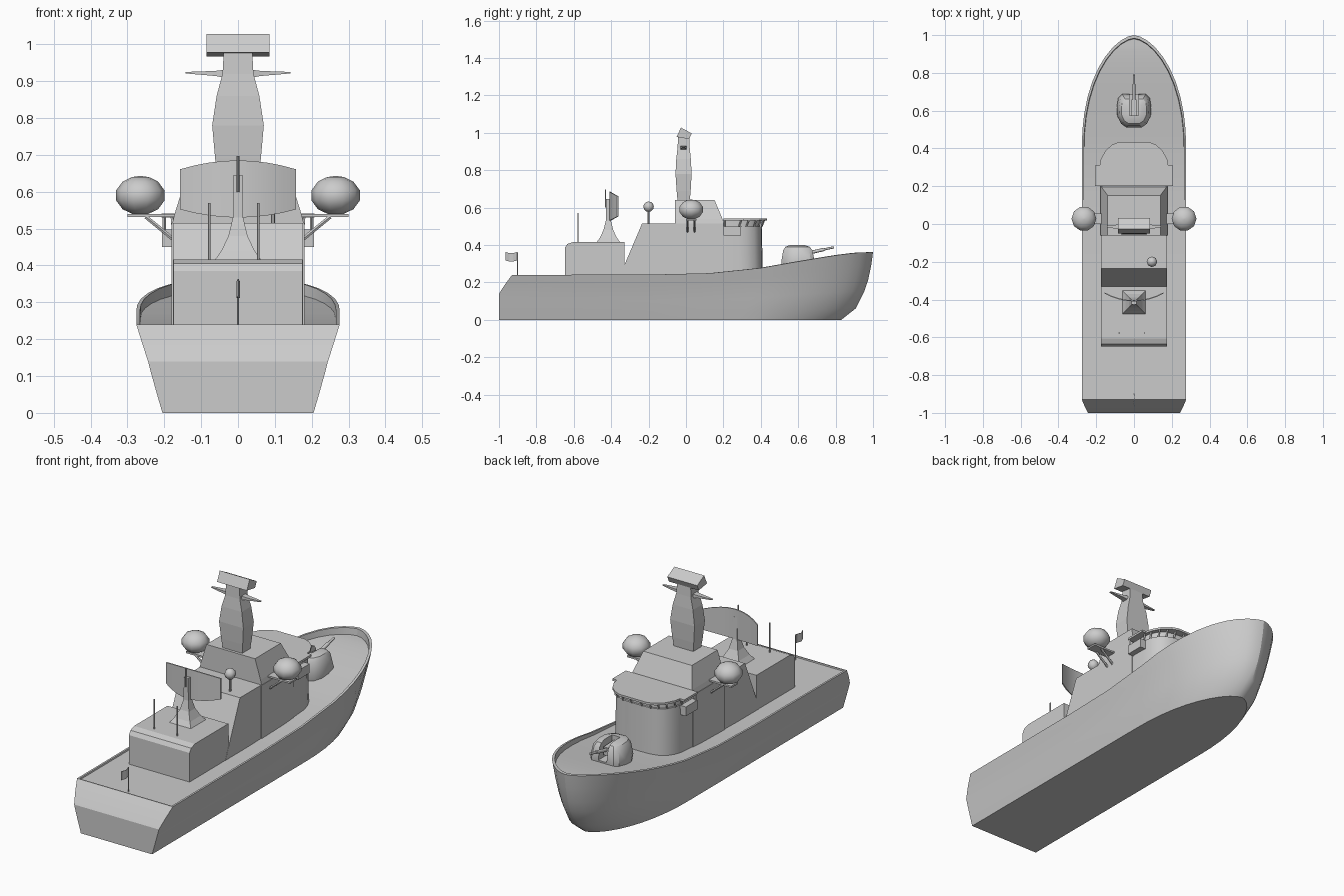
import bpy, bmesh, math
from mathutils import Vector

if "Cube" in bpy.data.objects:
    bpy.data.objects.remove(bpy.data.objects["Cube"])


def make(name, verts, faces, smooth=None):
    bm = bmesh.new()
    vs = [bm.verts.new(v) for v in verts]
    for f in faces:
        bm.faces.new([vs[i] for i in f])
    bmesh.ops.remove_doubles(bm, verts=bm.verts, dist=1e-5)
    bmesh.ops.recalc_face_normals(bm, faces=bm.faces)
    me = bpy.data.meshes.new(name)
    bm.to_mesh(me)
    bm.free()
    ob = bpy.data.objects.new(name, me)
    bpy.context.collection.objects.link(ob)
    if smooth:
        bpy.ops.object.select_all(action='DESELECT')
        ob.select_set(True)
        bpy.context.view_layer.objects.active = ob
        bpy.ops.object.shade_smooth_by_angle(angle=math.radians(smooth))
    return ob


def loft(name, rings, smooth=None):
    n = len(rings[0])
    verts = [p for r in rings for p in r]
    faces = [(a * n + i, a * n + (i + 1) % n, (a + 1) * n + (i + 1) % n, (a + 1) * n + i)
             for a in range(len(rings) - 1) for i in range(n)]
    faces += [tuple(range(n)), tuple(range(len(verts) - n, len(verts)))]
    return make(name, verts, faces, smooth)


def side_prism(name, profile, hw, x=0):
    """Extrude a (y, z) profile across x."""
    return loft(name, [[(x - hw, y, z) for y, z in profile], [(x + hw, y, z) for y, z in profile]])


def rect(x, y0, y1, z):
    return [(-x, y0, z), (x, y0, z), (x, y1, z), (-x, y1, z)]


def box(name, x0, x1, y0, y1, z0, z1):
    return side_prism(name, [(y0, z0), (y1, z0), (y1, z1), (y0, z1)], (x1 - x0) / 2, (x0 + x1) / 2)


def rod(name, a, b, r, n=6):
    a, b = Vector(a), Vector(b)
    q = (b - a).to_track_quat('Z', 'Y')
    ring = [q @ Vector((r * math.cos(k * math.tau / n), r * math.sin(k * math.tau / n), 0)) for k in range(n)]
    return loft(name, [[a + p for p in ring], [b + p for p in ring]], 50)


def ball(name, c, rx, rz, seg, lats):
    rings = [[(c[0] + rx * math.cos(t) * math.cos(k * math.tau / seg),
               c[1] + rx * math.cos(t) * math.sin(k * math.tau / seg),
               c[2] + rz * math.sin(t)) for k in range(seg)]
             for t in [math.radians(d) for d in lats]]
    return loft(name, rings, 45)


def interp(table, v):
    for (a, fa), (b, fb) in zip(table, table[1:]):
        if v <= b:
            return fa + (fb - fa) * (v - a) / (b - a)
    return table[-1][1]


# Hull: levels of (height fraction, half width, stern y, bow y, drop)
sheer = [(-1, .24), (0, .243), (.2, .253), (.4, .277), (.6, .312), (.8, .345), (.92, .36), (1, .362)]
drop = [(-1, .007), (.2, .008), (.6, .026), (1, .035)]
levels = [(0, .205, -1, .83, 0), (.17, .217, -1, .908, 0), (.42, .234, -1, .953, 0),
          (.58, .244, -1, .973, 0), (.8, .261, -.966, .99, 0), (1, .276, -.93, 1, 0),
          (1, .266, -.925, .983, 0), (1, .264, -.924, .98, 1)]
ts = [0, .2, .4, .55] + [.69 + .31 * math.sin(k / 10 * math.pi / 2) for k in range(11)]
rings = []
for t in ts:
    u = min(1, max(0, (t - .69) / .31))
    f = max(0, 1 - u ** 2.2) ** .6
    deck_y = -.93 + 1.93 * t
    right = [(w * f, ys + (yb - ys) * t, s * interp(sheer, deck_y) - d * interp(drop, deck_y))
             for s, w, ys, yb, d in levels]
    rings.append(right + [(-x, y, z) for x, y, z in reversed(right)])
n = 2 * len(levels)
faces = [(a * n + i, a * n + (i + 1) % n, (a + 1) * n + (i + 1) % n, (a + 1) * n + i)
         for a in range(len(ts) - 2) for i in range(n)]
a, b = (len(ts) - 2) * n, (len(ts) - 1) * n
half = n // 2
for i in range(half - 1):  # bow strips meet on the centreline
    faces += [(a + i, a + i + 1, b + i + 1, b + i),
              (a + n - 1 - i, b + i, b + i + 1, a + n - 2 - i)]
faces += [(a + n - 1, a, b), (a + half - 1, a + half, b + half - 1)]
faces += [(k, k + 1, n - 2 - k, n - 1 - k) for k in range(half - 1)]  # transom
make("hull", [p for r in rings for p in r], faces, 25)

# Deckhouses
side_prism("aft_deckhouse", [(-.648, .228), (-.648, .385), (-.635, .405), (-.605, .416), (-.33, .416), (-.33, .228)], .175)
side_prism("middle_deckhouse", [(-.357, .228), (-.235, .515), (-.05, .515), (-.05, .228)], .176)
box("forward_deckhouse", -.18, .18, -.062, .2, .228, .515)
loft("upper_deckhouse", [rect(.178, -.06, .2, .515), rect(.172, -.06, .195, .54), rect(.14, -.06, .152, .642)])

# Bridge with rounded front, window band, posts and overhanging roof
front = [(.178, .19), (.178, .29), (.17, .33), (.15, .37), (.12, .395), (.08, .408), (.03, .411)]


def outline(k, dy, z):
    h = [(x * k, y + dy * (y > .2), z) for x, y in front]
    return h + [(-x, y, zz) for x, y, zz in reversed(h)]


loft("bridge", [outline(1, 0, .24), outline(.985, -.006, .5), outline(.95, -.016, .5), outline(.95, -.016, .532)], 35)
roof = [(.207, .2), (.207, .31), (.182, .31), (.176, .342), (.15, .39), (.115, .42), (.08, .434)]
roof += [(-x, y) for x, y in reversed(roof)]
loft("bridge_roof", [[(x, y, z) for x, y in roof] for z in (.53, .541)])
for s in (-1, 1):
    for x, y in front[1:]:
        rod("window_post", (s * x * .985, y - .006, .5), (s * x, y + .006, .532), .005, 4)
    box("bridge_wing_box", *sorted((s * .165, s * .206)), .2, .295, .45, .498)
    rod("wing_hanger", (s * .2, .205, .495), (s * .2, .205, .532), .005, 4)

# Side radomes on bracketed platforms
for s in (-1, 1):
    c = s * .265
    ball("side_radome", (c, .028, .59), .068, .053, 10, (-72, -45, -15, 15, 45, 70, 89.5))
    box("radome_platform", *sorted((s * .15, s * .3)), .0, .056, .531, .54)
    for y in (.008, .046):
        rod("radome_strut", (s * .172, y, .468), (s * .25, y, .532), .006)

# Mast, yardarm and tilted top radar
loft("mast", [rect(.055, -.045, .02, .635), rect(.062, -.05, .025, .69), rect(.07, -.056, .03, .78),
              rect(.058, -.052, .026, .86), rect(.042, -.045, .02, .92), rect(.038, -.042, .016, .99)])
for s in (-1, 1):
    yard = [(.03, .018, .908, .932), (.06, .014, .914, .928), (.142, .005, .921, .925)]
    loft("yardarm", [[(s * x, -.014 - d, z0), (s * x, -.014 + d, z0), (s * x, -.014 + d, z1), (s * x, -.014 - d, z1)]
                     for x, d, z0, z1 in yard])
side_prism("top_radar", [(-.05, .978), (.017, .967), (.031, .997), (-.027, 1.028)], .086)

# Aft search radar: flared pedestal and curved reflector
loft("radar_pedestal", [rect(h, -.415 - h, -.415 + h, z) for h, z in
                        ((.065, .412), (.045, .44), (.026, .48), (.014, .53), (.012, .645))])
rings = []
for k in range(-4, 5):
    q = k / 4
    x, y = .157 * q, -.41 + .042 * q * q
    z0, z1 = .53 + .022 * q * q, .685 - .024 * q * q
    rings.append([(x, y, z0), (x, y + .006, z0), (x, y + .006, z1), (x, y, z1)])
loft("radar_reflector", rings, 25)
rod("radar_spike", (0, -.43, .6), (0, -.43, .697), .004)

# Whip antennas, small dome, flag
for x in (-.078, .055):
    rod("whip_antenna", (x, -.577, .41), (x, -.577, .57), .004)
rod("dome_pole", (.095, -.2, .51), (.095, -.2, .585), .006)
ball("small_dome", (.095, -.2, .605), .028, .028, 8, (-89, -60, -30, 0, 30, 60, 89))
rod("flag_pole", (0, -.9, .23), (0, -.9, .36), .003)
loft("flag", [[(x - .001, y, z0), (x + .001, y, z0), (x + .001, y, z0 + .045), (x - .001, y, z0 + .045)]
              for x, y, z0 in ((0, -.9, .318), (.004, -.925, .312), (-.003, -.945, .312), (.002, -.965, .318))])

# Deck gun: slotted turret with a rounded rear and flat front
plan = [(.065, .69), (.085, .67), (.093, .62), (.09, .57), (.07, .53), (.04, .508)]
plan += [(-x, y) for x, y in reversed(plan)]
turret = loft("gun_turret", [[(x * k, .59 + (y - .59) * k, z) for x, y in plan]
                             for k, z in ((.9, .27), (.98, .31), (.86, .372), (.72, .39), (.45, .399))], 30)
cutter = box("slot_cutter", -.024, .024, .575, .75, .31, .45)
cutter.hide_render = True
cutter.hide_set(True)
mod = turret.modifiers.new("slot", 'BOOLEAN')
mod.operation = 'DIFFERENCE'
mod.object = cutter
mod.solver = 'EXACT'
side_prism("gun_cradle", [(.57, .315), (.66, .33), (.66, .372), (.57, .375)], .013)
rod("gun_barrel", (0, .6, .345), (0, .74, .377), .009, 8)
rod("gun_muzzle", (0, .73, .375), (0, .79, .388), .006, 8)
